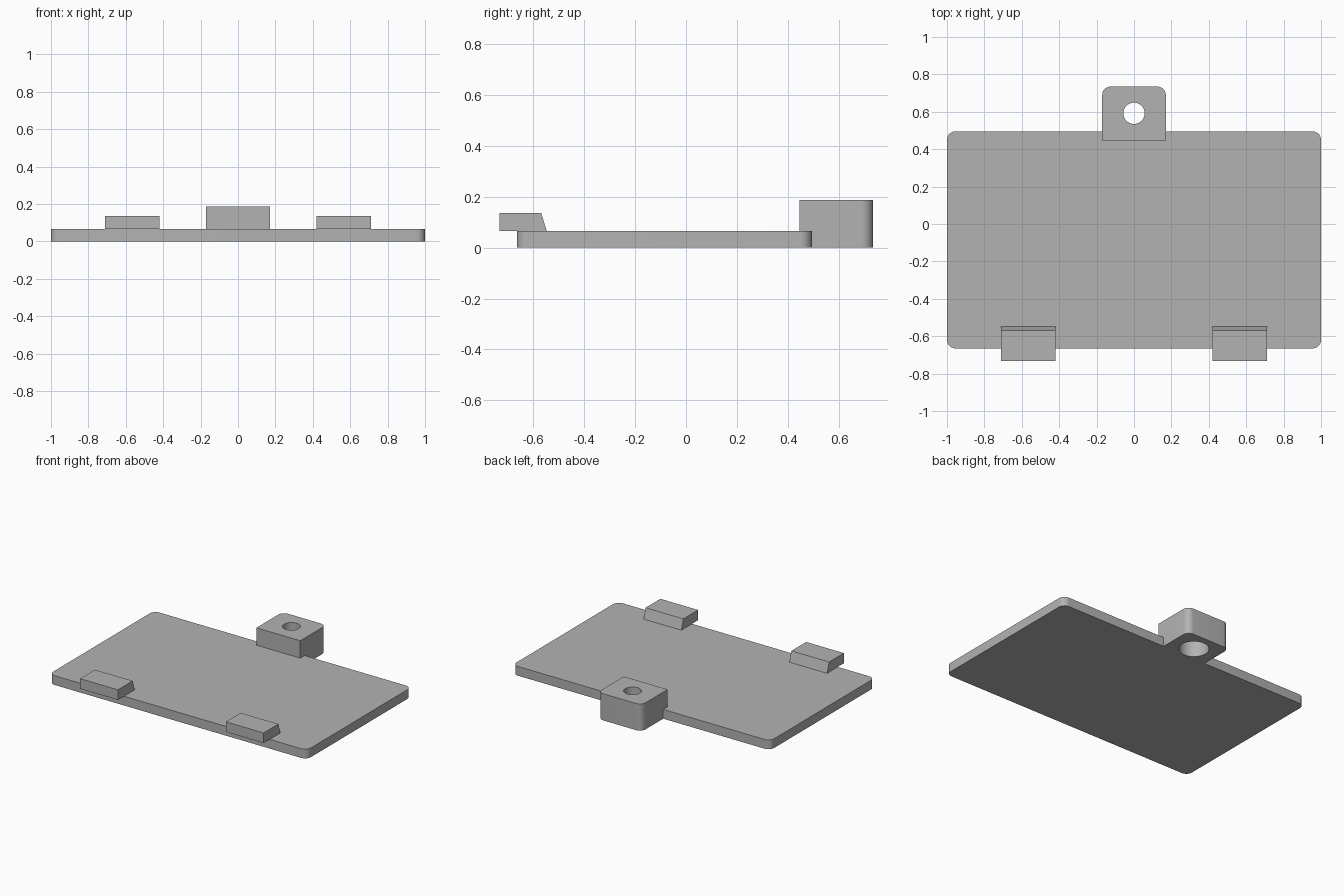
import bpy, bmesh, math

if "Cube" in bpy.data.objects:
    bpy.data.objects.remove(bpy.data.objects["Cube"], do_unlink=True)

grey = bpy.data.materials.new("mid grey")
grey.use_nodes = True
grey.diffuse_color = (0.45, 0.45, 0.45, 1)
grey.node_tree.nodes["Principled BSDF"].inputs["Base Color"].default_value = grey.diffuse_color


def prism(name, points, direction):
    """Extrude a closed outline along a direction."""
    bm = bmesh.new()
    face = bm.faces.new([bm.verts.new(p) for p in points])
    new = bmesh.ops.extrude_face_region(bm, geom=[face])["geom"]
    bmesh.ops.translate(bm, verts=[v for v in new if isinstance(v, bmesh.types.BMVert)], vec=direction)
    bmesh.ops.recalc_face_normals(bm, faces=bm.faces)
    mesh = bpy.data.meshes.new(name)
    bm.to_mesh(mesh)
    bm.free()
    mesh.materials.append(grey)
    obj = bpy.data.objects.new(name, mesh)
    bpy.context.collection.objects.link(obj)
    return obj


def rounded(x, y0, y1, z, radii, steps=10):
    """Rectangle outline; radii run counterclockwise from the back left corner."""
    points = []
    corners = [(1, y1), (-1, y1), (-1, y0), (1, y0)]
    for i, ((sx, y), r) in enumerate(zip(corners, radii)):
        sy = 1 if y == y1 else -1
        if r == 0:
            points.append((sx * x, y, z))
            continue
        for k in range(steps + 1):
            a = math.pi / 2 * (i + k / steps)
            points.append((sx * (x - r) + r * math.cos(a), y - sy * r + r * math.sin(a), z))
    return points


def circle(r, y, z, n=48):
    return [(r * math.cos(math.tau * k / n), y + r * math.sin(math.tau * k / n), z) for k in range(n)]


def combine(target, tool, operation):
    """Apply a boolean and discard its helper."""
    tool.hide_render = True
    mod = target.modifiers.new("combine", "BOOLEAN")
    mod.operation, mod.object, mod.solver = operation, tool, "EXACT"
    bpy.context.view_layer.objects.active = target
    bpy.ops.object.modifier_apply(modifier=mod.name)
    bpy.data.objects.remove(tool, do_unlink=True)


# Plate fused with the rear mounting block
plate = prism("cover_plate", rounded(1, -0.665, 0.495, 0, [0.045] * 4), (0, 0, 0.065))
block = prism("mounting_block", rounded(0.17, 0.447, 0.735, 0, [0.045, 0.045, 0, 0]), (0, 0, 0.187))
combine(plate, block, "UNION")

# Screw hole with a wide recess underneath
combine(plate, prism("screw_hole", circle(0.057, 0.592, -0.1), (0, 0, 0.5)), "DIFFERENCE")
combine(plate, prism("screw_recess", circle(0.096, 0.592, -0.1), (0, 0, 0.225)), "DIFFERENCE")

# Front hook tabs with a sloped rear face
tabs = []
for name, x in (("right_tab", -0.712), ("left_tab", 0.419)):
    side = [(-0.733, 0.065), (-0.547, 0.065), (-0.569, 0.136), (-0.733, 0.136)]
    tabs.append(prism(name, [(x, y, z) for y, z in side], (0.293, 0, 0)))

# Smooth the rounded corners and hole walls
bpy.ops.object.select_all(action="DESELECT")
for obj in [plate] + tabs:
    obj.select_set(True)
bpy.context.view_layer.objects.active = plate
bpy.ops.object.shade_smooth_by_angle(angle=math.radians(30))
